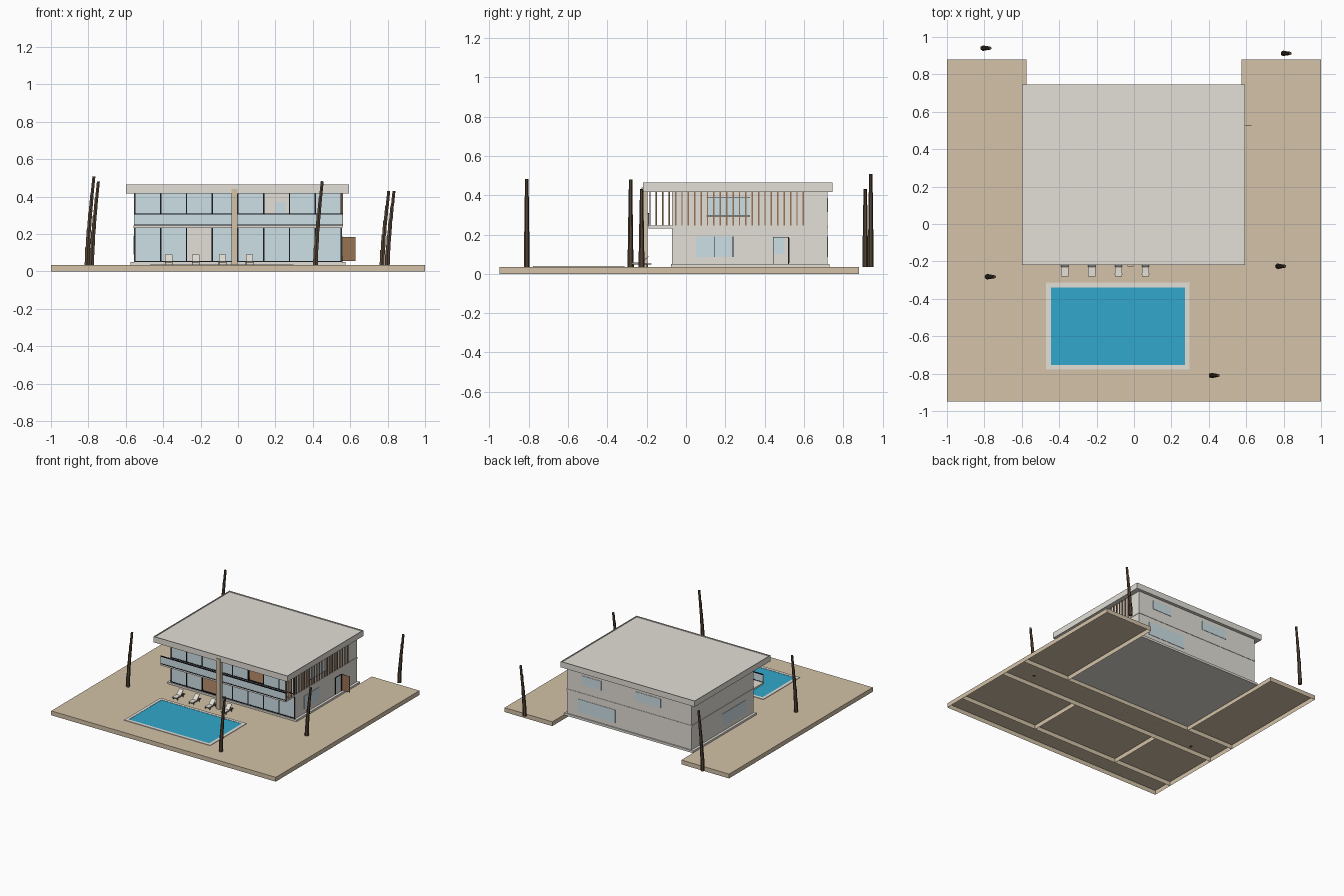
import bpy, bmesh, math
from mathutils import Matrix, Vector

cube = bpy.data.objects.get("Cube")
if cube:
    bpy.data.objects.remove(cube)


def material(name, r, g, b):
    m = bpy.data.materials.new(name)
    m.use_nodes = True
    col = [((c / 255 + 0.055) / 1.055) ** 2.4 for c in (r, g, b)] + [1]
    m.diffuse_color = col
    m.node_tree.nodes["Principled BSDF"].inputs["Base Color"].default_value = col
    return m


SAND = material("sand paving", 211, 194, 167)
WALL = material("warm grey plaster", 227, 223, 215)
GLASS = material("pale blue glass", 205, 224, 230)
DARK = material("dark frame", 24, 27, 34)
WOOD = material("brown wood", 152, 115, 84)
BARK = material("dark bark", 88, 72, 56)
WATER = material("pool water", 50, 167, 204)


def finish(name, bm, mat):
    me = bpy.data.meshes.new(name)
    bm.to_mesh(me)
    bm.free()
    me.materials.append(mat)
    ob = bpy.data.objects.new(name, me)
    bpy.context.collection.objects.link(ob)
    return ob


def boxes(name, mat, items, open_bottom=False):
    """One object from boxes given as (x0, x1, y0, y1, z0, z1)."""
    bm = bmesh.new()
    for x0, x1, y0, y1, z0, z1 in items:
        mid = Vector((x0 + x1, y0 + y1, z0 + z1)) / 2
        size = (x1 - x0, y1 - y0, z1 - z0, 1)
        bmesh.ops.create_cube(bm, size=1, matrix=Matrix.Translation(mid) @ Matrix.Diagonal(size))
    if open_bottom:
        bm.normal_update()
        low = [f for f in bm.faces if f.normal.z < -0.9]
        bmesh.ops.delete(bm, geom=low, context='FACES')
    return finish(name, bm, mat)


# Main levels and wall lines
G = 0.035                  # terrace top
F0, SLAB, F1, TOP = 0.05, 0.231, 0.246, 0.417   # floor and ceiling levels
X, YF, YB, YBAL = 0.555, -0.061, 0.72, -0.19
T = 0.02                   # wall thickness

# Terrace panels, hollow underneath, around the pool and the house
px0, px1, py0, py1 = -0.47, 0.297, -0.778, -0.314
front, back, house_x, house_y = -0.948, 0.88, 0.575, -0.07
boxes("terrace", SAND, [
    (-1, 1, front, py0, 0, G),
    (-1, px0, py0, py1, 0, G),
    (px0, px1, py0, py1, 0, G),
    (px1, 1, py0, py1, 0, G),
    (-1, 1, py1, house_y, 0, G),
    (-1, -house_x, house_y, back, 0, G),
    (house_x, 1, house_y, back, 0, G)], open_bottom=True)

# Pool
e = 0.025
z0, z1 = G + .001, G + .005
boxes("pool_border", WALL, [
    (px0, px1, py0, py0 + e, z0, z1), (px0, px1, py1 - e, py1, z0, z1),
    (px0, px0 + e, py0 + e, py1 - e, z0, z1),
    (px1 - e, px1, py0 + e, py1 - e, z0, z1)])
boxes("pool_water", WATER, [(px0 + e, px1 - e, py0 + e, py1 - e, z0, G + .003)])

# House base, storeys and balcony slab
boxes("house_base", WALL, [(-house_x, house_x, -.076, YB + .01, G - .003, F0)])
for name, z0, z1 in (("ground_walls", F0, SLAB), ("upper_walls", F1, TOP)):
    boxes(name, WALL, [(-X, -X + T, YF - .005, YB, z0, z1),
                       (X - T, X, YF - .005, YB, z0, z1),
                       (-X + T, X - T, YB - T, YB, z0, z1)])
boxes("balcony_slab", WALL, [(-X - .003, X + .003, YBAL, YB + .003, SLAB, F1)])
boxes("wood_floors", WOOD, [(-X + T, X - T, YF + .012, YB - T, z, z + .003) for z in (F0, F1)])

# Roof with a narrow raised rim
bm = bmesh.new()
roof_mat = Matrix.Translation((-.002, .2625, .4405)) @ Matrix.Diagonal((1.193, .965, .047, 1))
bmesh.ops.create_cube(bm, size=1, matrix=roof_mat)
bm.normal_update()
top = [f for f in bm.faces if f.normal.z > .9]
bmesh.ops.inset_region(bm, faces=top, thickness=.006, depth=0)
inner_edge = [e for e in top[0].edges]
raised = bmesh.ops.extrude_face_region(bm, geom=top)
bmesh.ops.delete(bm, geom=top, context='FACES_ONLY')
bmesh.ops.translate(bm, verts=[v for v in raised["geom"] if isinstance(v, bmesh.types.BMVert)],
                    vec=(0, 0, -.008))
bmesh.ops.recalc_face_normals(bm, faces=bm.faces)
finish("roof", bm, WALL)

# Glazed front: eight bays on each floor, one left open on each
inner = X - .0045
step = 2 * inner / 8
for name, z0, z1, gap in (("ground", F0, SLAB, 2), ("upper", F1, TOP, 5)):
    boxes(name + "_front_glass", GLASS,
          [(-inner + i * step, -inner + (i + 1) * step, YF - .0055, YF + .003, z0, z1)
           for i in range(8) if i != gap])
    boxes(name + "_front_frames", DARK,
          [(-inner + i * step - .0035, -inner + i * step + .0035, YF - .008, YF + .006, z0, z1)
           for i in range(9)]
          + [(-inner, inner, YF - .008, YF + .006, z0, z0 + .007)])

# Balcony railing
boxes("railing_glass", GLASS, [(-X, X + .005, YBAL - .004, YBAL + .002, F1 + .003, .305)])
boxes("railing_bars", DARK, [(-X, X + .005, YBAL - .006, YBAL + .003, z, z + .006)
                             for z in (.304, F1 - .001)])

# Tall front column
boxes("column", SAND, [(-.036, -.002, -.226, YBAL - .007, G, .44)])

# Windows as thin plates on the back and side walls
p = .003
boxes("back_windows", GLASS, [(.25, .42, YB, YB + p, .315, .387),
                              (-.28, -.05, YB, YB + p, .315, .387),
                              (.125, .46, YB, YB + p, .085, .19)])
boxes("side_windows", GLASS, [(X, X + p, .05, .24, .085, .19),
                              (X, X + p, .11, .32, .295, .39),
                              (-X - p, -X, .04, .33, .09, .19)])
boxes("side_window_bars", DARK,
      [(X, X + .004, y, y + .004, .085, .19) for y in (.142, .237)]
      + [(X, X + .004, .105, .325, z, z + .004) for z in (.292, .388)])
boxes("inner_pane", GLASS, [(.2, .257, YB - T - p, YB - T, .305, .37)])

# Side door, standing open
boxes("doorway_pane", GLASS, [(X, X + p, .446, .5, .1, .184)])
boxes("doorway_frame", DARK, [(X, X + .004, .443, .446, F0, .187),
                              (X, X + .004, .52, .523, F0, .187),
                              (X, X + .004, .443, .523, .184, .187)])
boxes("side_door", WOOD, [(X, .627, .526, .53, .055, .183)])

# Timber slats along one side
boxes("side_slats", WOOD, [(X - .004, X + .007, y - .0035, y + .0035, F1, TOP)
                           for y in (-.183 + .0325 * i for i in range(25))])


def lounger(n, x):
    w = .019
    boxes(f"lounger_{n}_frame", BARK, [
        (x + s * w - .002, x + s * w + .002, y, y + .006, G, .052)
        for s in (-1, 1) for y in (-.27, -.2)] + [(x - w, x + w, -.275, -.175, .047, .053)])
    boxes(f"lounger_{n}_seat", WALL, [(x - w, x + w, -.281, -.222, .053, .057)])
    rest = boxes(f"lounger_{n}_back", WALL, [(-w, w, 0, .05, 0, .004)])
    rest.location = (x, -.226, .054)
    rest.rotation_euler.x = math.radians(43)


for n, x in enumerate((-.37, -.226, -.082, .062)):
    lounger(n + 1, x)


def trunk(n, x, y, height):
    """Leaning bare trunk of a few stacked, tapering segments."""
    bm = bmesh.new()
    count = 5
    seg = (height - G) / count
    for i in range(count):
        t = i / count
        r = .015 - .007 * t
        lean = .037 * (t + .5 / count) ** 1.4
        at = Matrix.Translation((x + lean, y, G + seg * (i + .5)))
        tilt = Matrix.Rotation(.09 * t + .03, 4, 'Y')
        bmesh.ops.create_cone(bm, cap_ends=True, segments=6, radius1=r,
                              radius2=r * .96, depth=seg * 1.01, matrix=at @ tilt)
    finish(f"tree_trunk_{n}", bm, BARK)


spots = ((-.807, .94, .508), (.798, .912, .43), (-.783, -.282, .48),
         (.77, -.226, .43), (.414, -.81, .482))
for n, (x, y, h) in enumerate(spots):
    trunk(n + 1, x, y, h)
